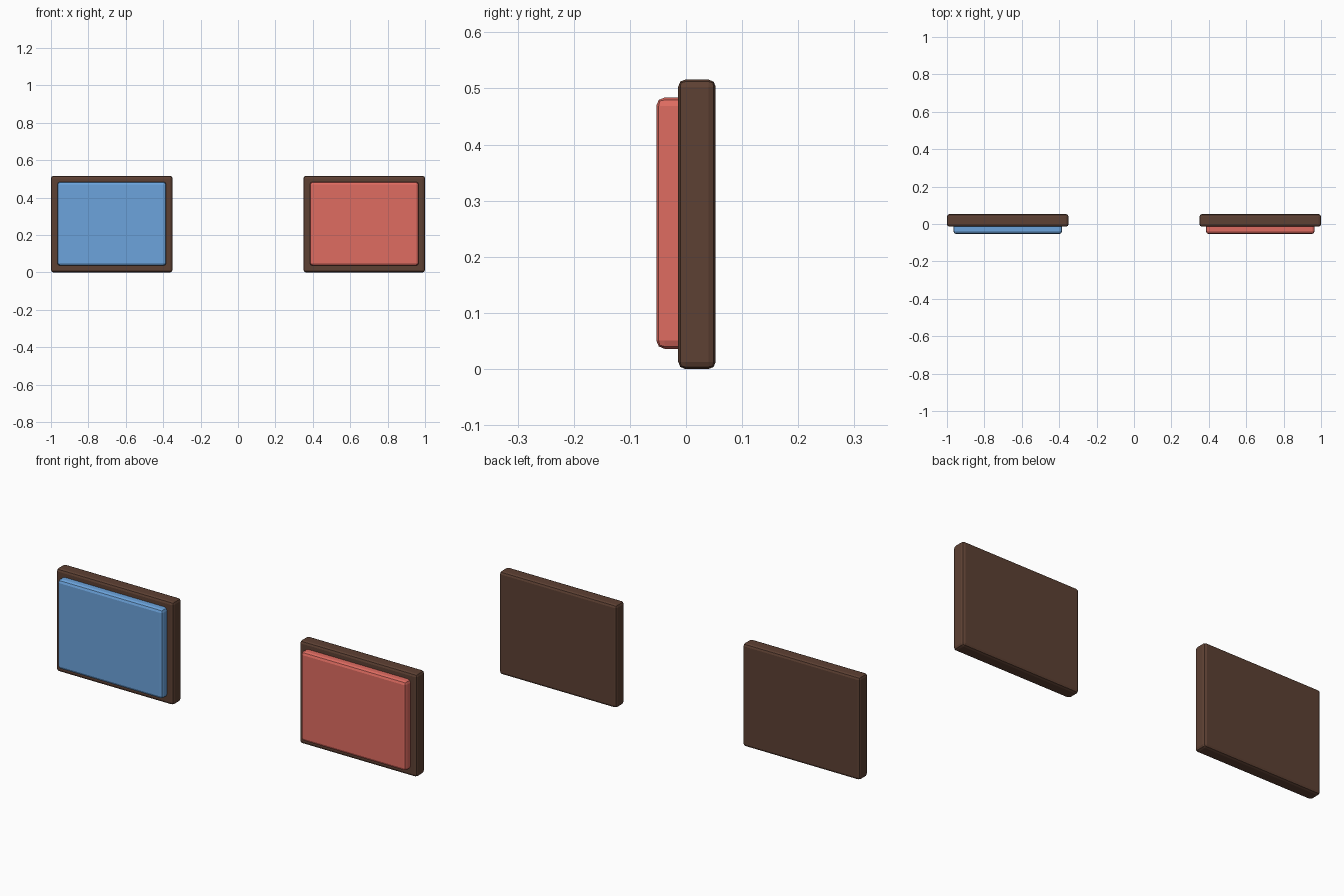
import bpy

if "Cube" in bpy.data.objects:
    bpy.data.objects.remove(bpy.data.objects["Cube"])


def material(name, color):
    m = bpy.data.materials.new(name)
    m.diffuse_color = color
    m.use_nodes = True
    m.node_tree.nodes["Principled BSDF"].inputs["Base Color"].default_value = m.diffuse_color
    return m


def slab(name, center, size, bevel, mat):
    bpy.ops.mesh.primitive_cube_add(size=1, location=center)
    ob = bpy.context.object
    ob.name = name
    ob.scale = size
    bpy.ops.object.transform_apply(location=False, rotation=False, scale=True)
    mod = ob.modifiers.new("rounded_edges", "BEVEL")
    mod.width = bevel
    mod.segments = 2
    ob.data.materials.append(mat)
    return ob


wood = material("dark_wood", (0.11, 0.052, 0.033, 1))
blue = material("blue", (0.15, 0.37, 0.72, 1))
red = material("red", (0.74, 0.15, 0.12, 1))

# Two boards, each a wooden backing with a coloured raised panel in front
for side, x, mat in (("left", -0.675, blue), ("right", 0.675, red)):
    slab(side + "_backing", (x, 0.0195, 0.258), (0.65, 0.067, 0.516), 0.013, wood)
    slab(side + "_panel", (x, -0.023, 0.26), (0.582, 0.06, 0.448), 0.015, mat)
